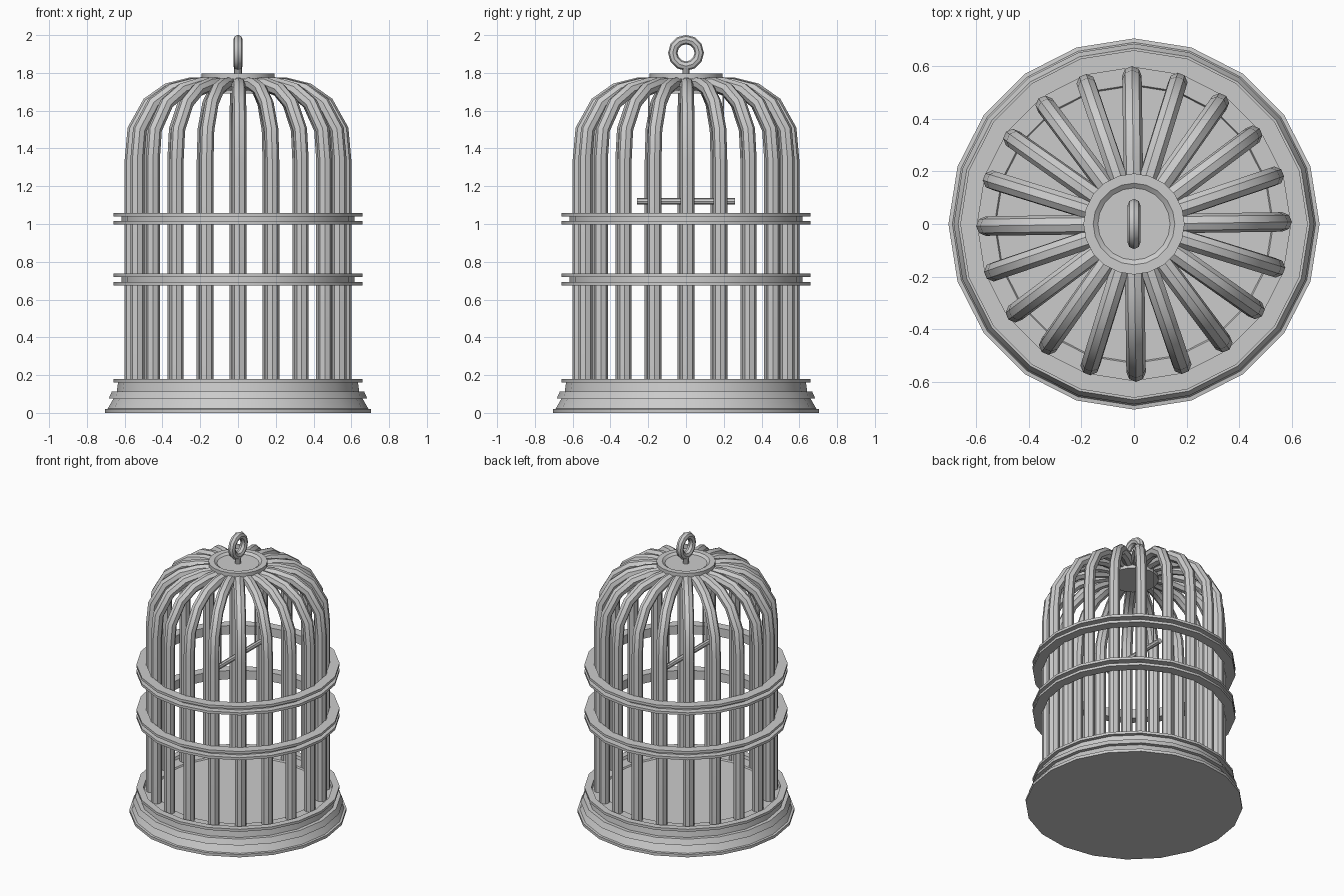
import bpy, bmesh, math
from math import sin, cos, pi

if "Cube" in bpy.data.objects:
    bpy.data.objects.remove(bpy.data.objects["Cube"])

SIDES = 20


def lathe(name, profile, closed=False, sides=SIDES):
    """Revolve (radius, z) points round z; open profiles start and end on the axis."""
    bm = bmesh.new()
    rings = []
    for r, z in profile:
        if r == 0:
            rings.append([bm.verts.new((0, 0, z))] * sides)
        else:
            rings.append([bm.verts.new((r * cos(2 * pi * i / sides), r * sin(2 * pi * i / sides), z))
                          for i in range(sides)])
    pairs = list(zip(rings, rings[1:]))
    if closed:
        pairs.append((rings[-1], rings[0]))
    for a, b in pairs:
        for i in range(sides):
            j = (i + 1) % sides
            bm.faces.new(list(dict.fromkeys((a[i], a[j], b[j], b[i]))))
    bmesh.ops.recalc_face_normals(bm, faces=bm.faces)
    mesh = bpy.data.meshes.new(name)
    bm.to_mesh(mesh)
    bm.free()
    ob = bpy.data.objects.new(name, mesh)
    bpy.context.collection.objects.link(ob)
    smooth(ob)
    return ob


def smooth(ob):
    bpy.ops.object.select_all(action='DESELECT')
    ob.select_set(True)
    bpy.context.view_layer.objects.active = ob
    bpy.ops.object.shade_smooth_by_angle(angle=math.radians(30))


def tubes(name, paths, radius, res=2):
    """Round rods along poly paths, converted to one mesh."""
    cu = bpy.data.curves.new(name, 'CURVE')
    cu.dimensions = '3D'
    cu.bevel_depth = radius
    cu.bevel_resolution = res
    cu.use_fill_caps = True
    for path in paths:
        sp = cu.splines.new('POLY')
        sp.points.add(len(path) - 1)
        for p, co in zip(sp.points, path):
            p.co = (*co, 1)
    ob = bpy.data.objects.new(name, cu)
    bpy.context.collection.objects.link(ob)
    bpy.ops.object.select_all(action='DESELECT')
    ob.select_set(True)
    bpy.context.view_layer.objects.active = ob
    bpy.ops.object.convert(target='MESH')
    smooth(bpy.context.object)


# Stepped base with shallow tray
lathe("base", [(0, 0), (0.705, 0), (0.705, 0.02), (0.69, 0.022), (0.66, 0.075), (0.685, 0.075),
               (0.668, 0.113), (0.642, 0.113), (0.635, 0.162), (0.66, 0.162), (0.66, 0.18),
               (0.615, 0.18), (0.61, 0.16), (0.53, 0.16), (0.525, 0.15), (0, 0.15)])

# Two channel-section hoops
for name, z in (("lower_hoop", 0.675), ("upper_hoop", 0.997)):
    lathe(name, [(0.595, z), (0.66, z), (0.66, z + 0.018), (0.617, z + 0.018), (0.617, z + 0.044),
                 (0.66, z + 0.044), (0.66, z + 0.062), (0.595, z + 0.062)], closed=True)

# Bars bending into the dome
bar = [(0.563, 0.14), (0.563, 1.34), (0.549, 1.5), (0.472, 1.638), (0.37, 1.71), (0.255, 1.738), (0.14, 1.742)]
paths = []
for i in range(SIDES):
    a = 2 * pi * i / SIDES + math.radians(0.8)
    paths.append([(r * cos(a), r * sin(a), z) for r, z in bar])
tubes("bars", paths, 0.037)

# Crown cap with recessed top
lathe("crown_cap", [(0, 1.69), (0.16, 1.69), (0.165, 1.768), (0.192, 1.768), (0.192, 1.796),
                    (0.155, 1.796), (0.137, 1.782), (0, 1.782)])

# Hanging ring and its neck
lathe("ring_neck", [(0, 1.77), (0.02, 1.77), (0.02, 1.83), (0, 1.83)], sides=10)
bpy.ops.mesh.primitive_torus_add(major_segments=12, minor_segments=8, major_radius=0.07,
                                 minor_radius=0.025, location=(0, 0, 1.906), rotation=(0, pi / 2, 0))
bpy.context.object.name = "hanging_ring"
smooth(bpy.context.object)

# Swing perch and wires
tubes("perch", [[(0, -0.26, 1.12), (0, 0.26, 1.12)]], 0.018)
tubes("swing_wires", [[(0, s * 0.197, 1.11), (0, s * 0.197, 1.74)] for s in (-1, 1)], 0.005, 1)
